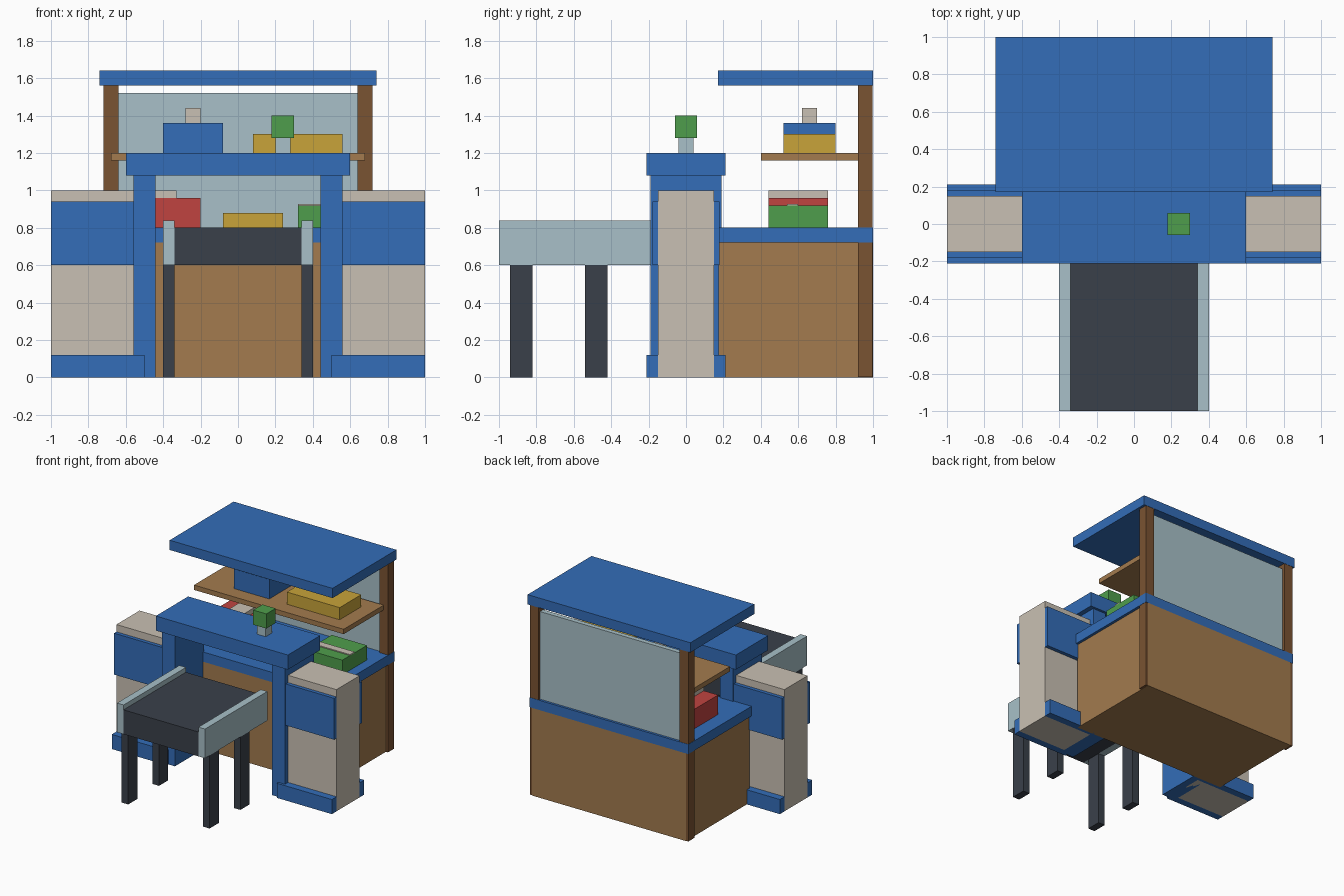
import bpy

cube = bpy.data.objects.get("Cube")
if cube:
    bpy.data.objects.remove(cube, do_unlink=True)


def material(name, hex_code):
    """One flat material from an sRGB hex colour, stored as linear."""
    rgb = [int(hex_code[i:i + 2], 16) / 255 for i in (0, 2, 4)]
    lin = [c / 12.92 if c < 0.04 else ((c + 0.055) / 1.055) ** 2.4 for c in rgb]
    mat = bpy.data.materials.new(name)
    mat.use_nodes = True
    mat.diffuse_color = (*lin, 1)
    mat.node_tree.nodes["Principled BSDF"].inputs["Base Color"].default_value = (*lin, 1)
    return mat


blue = material("blue paint", "336DB8")
beige = material("beige casing", "C9C0B3")
dark = material("dark rubber", "3A404A")
glass = material("pale glass", "A8C0C8")
wood = material("light wood", "A37B4E")
dark_wood = material("dark wood", "7A5332")
green = material("green", "4F9E4C")
red = material("red", "C04440")
yellow = material("yellow", "C8A43A")


def box(name, mat, x, y, z):
    """Axis-aligned box given by its (min, max) range on each axis."""
    bpy.ops.mesh.primitive_cube_add(size=1, location=[sum(r) / 2 for r in (x, y, z)])
    ob = bpy.context.object
    ob.name = name
    ob.scale = [r[1] - r[0] for r in (x, y, z)]
    bpy.ops.object.transform_apply(location=False, rotation=False, scale=True)
    ob.data.materials.append(mat)
    return ob


def pair(name, mat, x, y, z):
    """A box on the left side (+x) and its mirror on the right."""
    box("left_" + name, mat, x, y, z)
    box("right_" + name, mat, (-x[1], -x[0]), y, z)


# Scanner arch
pair("arch_post", blue, (0.44, 0.56), (-0.19, 0.19), (0, 1.08))
box("arch_lintel", blue, (-0.6, 0.6), (-0.21, 0.21), (1.08, 1.2))

# Side cabinets with blue panels and skirts on front and back
pair("cabinet", beige, (0.5, 1), (-0.15, 0.15), (0, 1))
for side, s in (("front", -1), ("back", 1)):
    pair(side + "_panel", blue, (0.5, 1), sorted((s * 0.15, s * 0.18)), (0.6, 0.94))
    pair(side + "_skirt", blue, (0.5, 1), sorted((s * 0.15, s * 0.21)), (0, 0.12))

# Signal lamp on the arch
box("lamp_stem", glass, (0.2, 0.28), (-0.04, 0.04), (1.2, 1.28))
box("lamp", green, (0.18, 0.3), (-0.06, 0.06), (1.28, 1.4))

# Conveyor
box("conveyor_belt", dark, (-0.34, 0.34), (-1, -0.19), (0.6, 0.8))
pair("conveyor_rail", glass, (0.34, 0.4), (-1, -0.19), (0.6, 0.84))
for end, y in (("front", -0.94), ("back", -0.54)):
    pair(end + "_conveyor_leg", dark, (0.34, 0.4), (y, y + 0.12), (0, 0.6))

# Counter
box("counter_body", wood, (-0.7, 0.7), (0.175, 1), (0, 0.72))
box("counter_top", blue, (-0.722, 0.722), (0.175, 1), (0.72, 0.8))

# Back frame, window, shelf and roof
pair("back_post", dark_wood, (0.64, 0.72), (0.92, 0.998), (0.001, 1.56))
box("back_window", glass, (-0.64, 0.64), (0.94, 0.98), (0.8, 1.52))
box("shelf", wood, (-0.68, 0.68), (0.4, 0.92), (1.16, 1.2))
box("roof", blue, (-0.74, 0.74), (0.17, 1), (1.56, 1.64))

# Goods on the counter
box("red_parcel", red, (-0.6, -0.2), (0.44, 0.76), (0.8, 0.96))
box("red_parcel_lid", beige, (-0.47, -0.33), (0.44, 0.76), (0.96, 1))
box("yellow_tray", yellow, (-0.08, 0.24), (0.48, 0.72), (0.8, 0.88))
box("green_parcel", green, (0.32, 0.64), (0.44, 0.76), (0.8, 0.92))
box("green_parcel_strap", beige, (0.32, 0.64), (0.54, 0.6), (0.92, 0.928))

# Goods on the shelf
box("blue_case", blue, (-0.4, -0.08), (0.52, 0.8), (1.2, 1.36))
box("blue_case_knob", beige, (-0.28, -0.2), (0.62, 0.7), (1.36, 1.44))
box("yellow_case", yellow, (0.08, 0.56), (0.52, 0.8), (1.2, 1.3))
